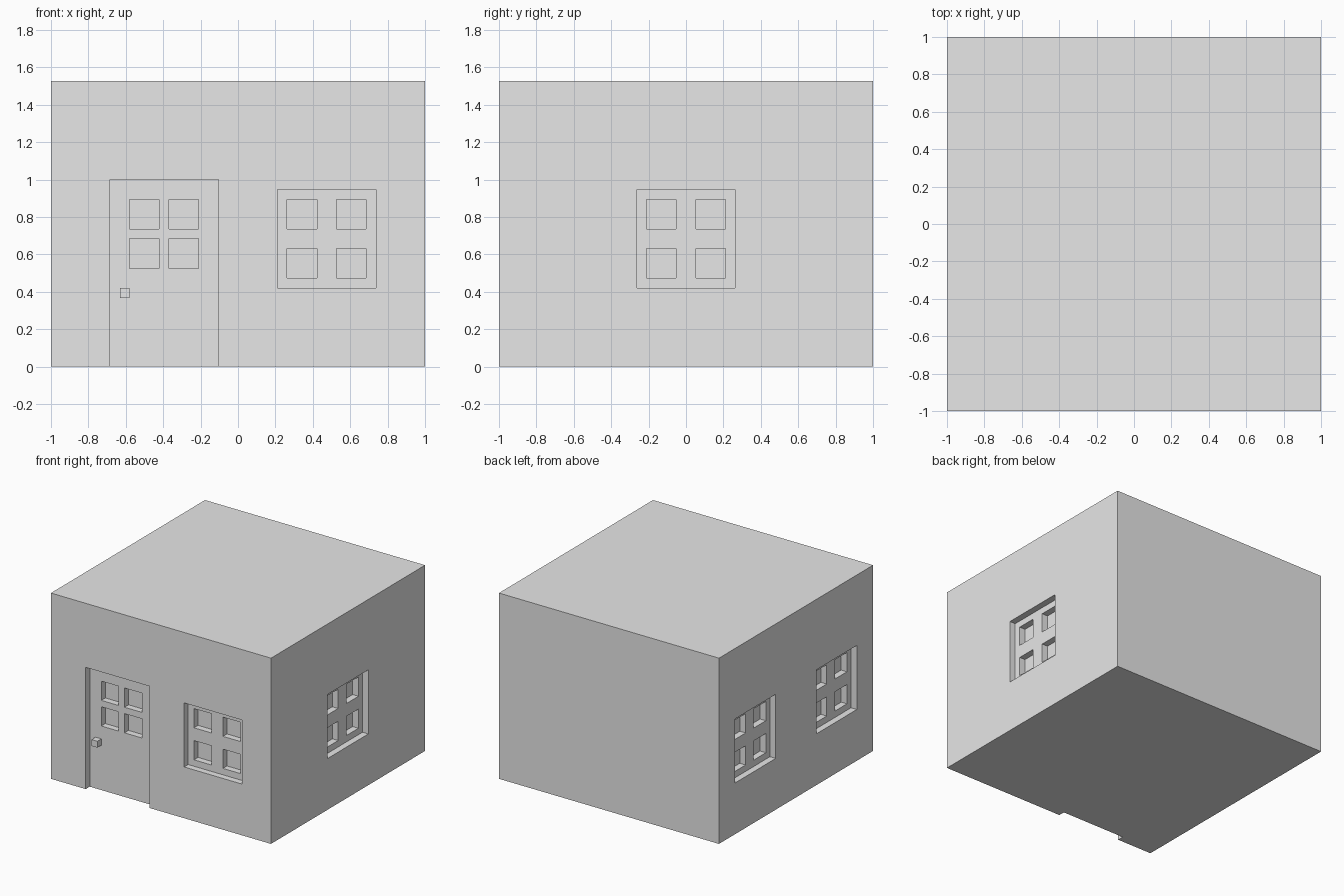
import bpy
from mathutils import Matrix, Vector
from math import radians

cube = bpy.data.objects.get("Cube")
if cube:
    bpy.data.objects.remove(cube, do_unlink=True)

U = 1 / 19          # building module: the house is 38 modules wide
HALF, HEIGHT = 19, 29

grey = bpy.data.materials.new("plain_grey")
grey.use_nodes = True
grey.diffuse_color = (0.8, 0.8, 0.8, 1)
grey.node_tree.nodes["Principled BSDF"].inputs["Base Color"].default_value = grey.diffuse_color


def box(name, low, high, turn=0):
    """Box between two corners in modules, turned about z in degrees."""
    low, high = Vector(low) * U, Vector(high) * U
    bpy.ops.mesh.primitive_cube_add(size=1)
    obj = bpy.context.object
    obj.name = name
    obj.data.transform(Matrix.Rotation(radians(turn), 4, "Z")
                       @ Matrix.Translation((low + high) / 2)
                       @ Matrix.Diagonal((*(high - low), 1)))
    obj.data.materials.append(grey)
    return obj


def cut(name, x, z, depth, turn, size):
    """Carve a recess into a wall, measured as on the front wall."""
    cutter = box(name, (x, -HALF - 1, z), (x + size[0], -HALF + depth, z + size[1]), turn)
    cutter.hide_render = True
    mod = house.modifiers.new(name, "BOOLEAN")
    mod.operation, mod.solver, mod.object = "DIFFERENCE", "EXACT", cutter
    bpy.context.view_layer.objects.active = house
    bpy.ops.object.modifier_apply(modifier=name)
    bpy.data.objects.remove(cutter, do_unlink=True)


def panes(name, xs, zs, turn):
    for x in xs:
        for z in zs:
            cut(name, x, z, 2, turn, (3, 3))


def window(name, x, turn):
    """Recessed square frame with four deeper panes."""
    cut(name, x, 8, 1, turn, (10, 10))
    panes(name + "_pane", (x + 1, x + 6), (9, 14), turn)


# Walls, roof and floor as one solid block
house = box("house", (-HALF, -HALF, 0), (HALF, HALF, HEIGHT))

# Door recess with four panes, open at the ground
cut("door", -13, -1, 1, 0, (11, 20))
panes("door_pane", (-11, -7), (10, 14), 0)

# Windows: front, left side, and a pair on the right side
window("front_window", 4, 0)
window("left_window", -5, 90)
for start in (-15, 5):
    window("right_window", start, -90)

# Door knob
box("door_knob", (-12, -HALF, 7), (-11, -HALF + 1, 8))
